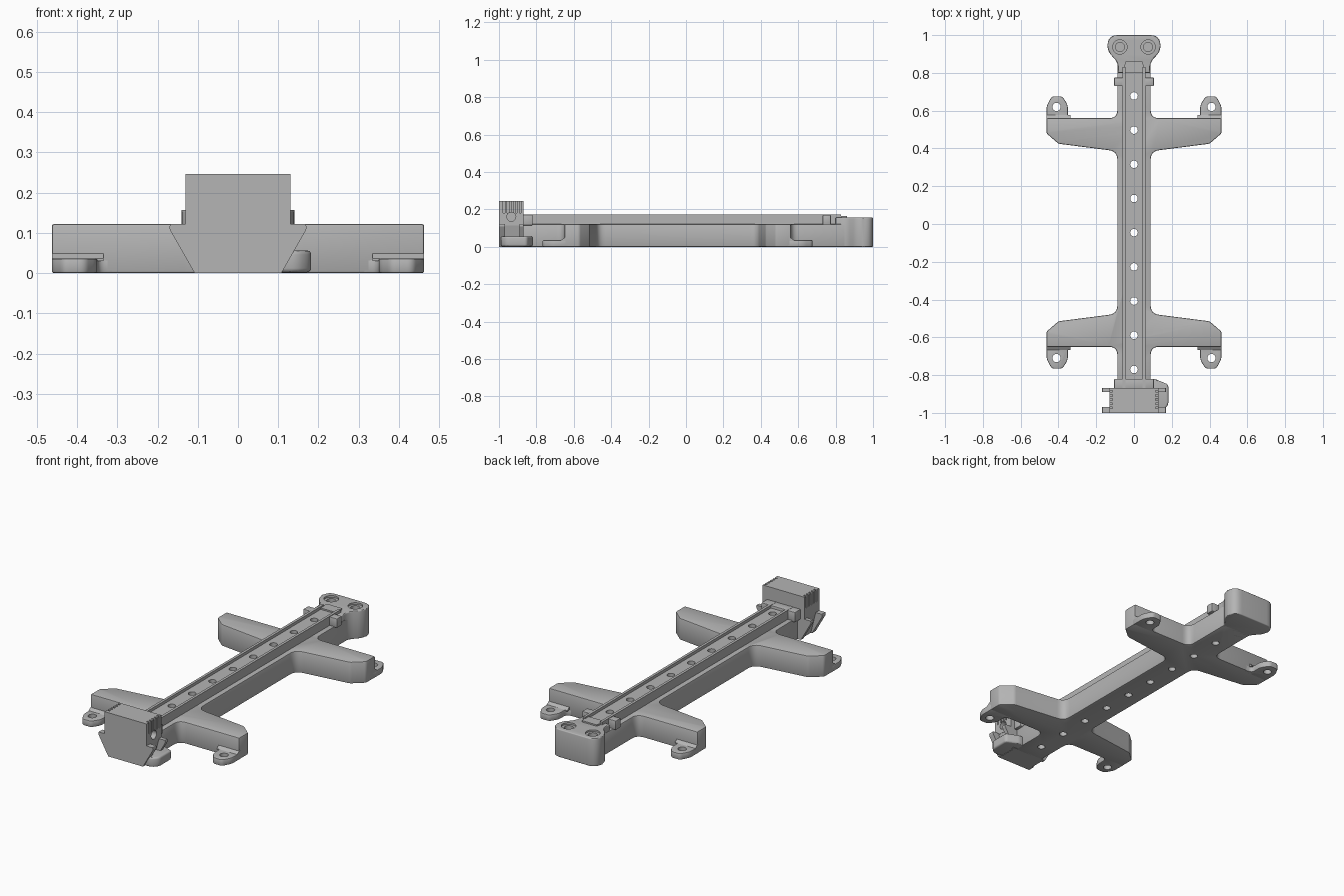
import bpy, bmesh, math
from mathutils import Vector

cube = bpy.data.objects.get("Cube")
if cube:
    bpy.data.objects.remove(cube, do_unlink=True)

grey = bpy.data.materials.new("plain grey")
grey.use_nodes = True
colour = (0.46, 0.46, 0.46, 1)
grey.diffuse_color = colour
grey.node_tree.nodes["Principled BSDF"].inputs["Base Color"].default_value = colour


def finish(name, bm):
    bmesh.ops.recalc_face_normals(bm, faces=bm.faces[:])
    mesh = bpy.data.meshes.new(name)
    bm.to_mesh(mesh)
    bm.free()
    ob = bpy.data.objects.new(name, mesh)
    bpy.context.collection.objects.link(ob)
    mesh.materials.append(grey)
    return ob


def rounded(points, steps=6):
    """Replace corners given as (x, y, cut) by smooth curves."""
    out = []
    for i, p in enumerate(points):
        c = Vector(p[:2])
        if len(p) < 3:
            out.append(c)
            continue
        a = Vector(points[i - 1][:2]) - c
        b = Vector(points[(i + 1) % len(points)][:2]) - c
        a, b = c + a.normalized() * p[2], c + b.normalized() * p[2]
        for k in range(steps + 1):
            t = k / steps
            out.append(a * (1 - t) ** 2 + c * 2 * t * (1 - t) + b * t * t)
    return out


def mirrored(half):
    return half + [(-p[0], *p[1:]) for p in reversed(half)]


def prism(name, points, lo, hi, axis="z"):
    bm = bmesh.new()
    place = (lambda p, h: (p[0], p[1], h)) if axis == "z" else (lambda p, h: (p[0], h, p[1]))
    pts = rounded(points)
    rings = [[bm.verts.new(place(p, h)) for p in pts] for h in (lo, hi)]
    for ring in rings:
        bm.faces.new(ring)
    for i in range(len(pts)):
        bm.faces.new((rings[0][i - 1], rings[0][i], rings[1][i], rings[1][i - 1]))
    return finish(name, bm)


def box(name, x, y, z):
    return prism(name, [(x[0], y[0]), (x[1], y[0]), (x[1], y[1]), (x[0], y[1])], *z)


def cylinders(name, centres, radius, lo, hi, axis="z"):
    bm = bmesh.new()
    for c in centres:
        made = bmesh.ops.create_cone(bm, cap_ends=True, segments=24, radius1=radius,
                                     radius2=radius, depth=hi - lo)["verts"]
        if axis == "x":
            for v in made:
                v.co = (v.co.z, v.co.x, v.co.y)
        bmesh.ops.translate(bm, verts=made, vec=c + ((lo + hi) / 2,) if axis == "z"
                            else ((lo + hi) / 2,) + c)
    return finish(name, bm)


def apply(ob, mod):
    bpy.ops.object.select_all(action="DESELECT")
    bpy.context.view_layer.objects.active = ob
    ob.select_set(True)
    bpy.ops.object.modifier_apply(modifier=mod.name)


def bevel(ob, width, segments=2):
    mod = ob.modifiers.new("soft edges", "BEVEL")
    mod.width, mod.segments = width, segments
    mod.limit_method, mod.angle_limit = "ANGLE", math.radians(50)
    apply(ob, mod)


def cut(ob, cutter):
    mod = ob.modifiers.new("cut", "BOOLEAN")
    mod.operation, mod.solver, mod.object = "DIFFERENCE", "EXACT", cutter
    apply(ob, mod)


# Spine with four tapered arms, one outline
def arm(side):
    """Half outline of one arm, from its inner corner outwards and back."""
    m = lambda y: -0.045 + side * (y + 0.045)
    pts = [(0.088, m(0.385), 0.045), (0.40, m(0.425), 0.01), (0.463, m(0.48), 0.01),
           (0.463, m(0.56)), (0.088, m(0.56), 0.045)]
    return pts if side > 0 else pts[::-1]


body = prism("spine_and_arms", mirrored([(0.088, -0.88)] + arm(-1) + arm(1) + [(0.088, 0.86)]), 0, 0.122)
bevel(body, 0.006)

# Raised rail with a shallow channel
rail = prism("top_rail", mirrored([(0.06, 0.11), (0.06, 0.173), (0.045, 0.173), (0.045, 0.157)]),
             -0.88, 0.83, "y")
holes = cylinders("hole_cutter", [(0, -0.77 + i * 0.181) for i in range(9)], 0.02, -0.1, 0.3)
for ob in (body, rail):
    cut(ob, holes)

# Mounting tabs at the arm ends, with a sloped web
tabs = []
tab_holes = cylinders("tab_hole_cutter", [(x, y) for x in (-0.41, 0.41) for y in (0.62, -0.71)],
                      0.022, -0.1, 0.2)
for sx, side_name in ((1, "left"), (-1, "right")):
    for sy, end_name in ((1, "rear"), (-1, "front")):
        m = lambda x, y, *r: (sx * x, -0.045 + sy * (y + 0.045), *r)
        tab = prism(f"{end_name}_{side_name}_tab", [
            m(0.463, 0.54), m(0.463, 0.625, 0.02), m(0.435, 0.676, 0.015), m(0.38, 0.676, 0.015),
            m(0.35, 0.63, 0.02), m(0.35, 0.56, 0.025), m(0.31, 0.56), m(0.31, 0.54)], 0, 0.036)
        bevel(tab, 0.005)
        cut(tab, tab_holes)
        web = prism(f"{end_name}_{side_name}_web", [(sx * 0.335, 0.03), (sx * 0.463, 0.03),
                    (sx * 0.463, 0.055), (sx * 0.335, 0.055)],
                    m(0, 0.55)[1], m(0, 0.578)[1], "y")
        for v in web.data.vertices:
            if abs(v.co.y + 0.045) > 0.61 and v.co.z > 0.04:
                v.co.z = 0.036
        tabs += [tab, web]

# Rear pad with two countersunk sockets
pad = prism("rear_pad", mirrored([(0.085, 0.80), (0.085, 0.855, 0.03), (0.14, 0.915, 0.03),
                                  (0.14, 1.0, 0.055)]), 0, 0.157)
bevel(pad, 0.012, 3)
spots = [(-0.075, 0.937), (0.075, 0.937)]
for radius, floor in ((0.038, 0.147), (0.024, 0.10)):
    cutter = cylinders("socket_cutter", spots, radius, floor, 0.3)
    cut(pad, cutter)
    bpy.data.objects.remove(cutter, do_unlink=True)
neck = prism("pad_neck", [(-0.06, 0.80), (0.06, 0.80), (0.045, 0.86), (-0.045, 0.86)], 0.12, 0.165)

# Clips gripping the rail
clips = []
for s, side_name in ((1, "left"), (-1, "right")):
    clip = box(f"rear_{side_name}_clip", (s * 0.05, s * 0.105), (0.73, 0.775), (0.118, 0.17))
    bevel(clip, 0.004)
    clips.append(clip)
collar = box("front_collar", (-0.105, 0.105), (-0.875, -0.82), (0.115, 0.172))
bevel(collar, 0.004)

# Front head: upper block with ribbed ends and a cross hole
head = box("head_block", (-0.13, 0.13), (-1.0, -0.868), (0.115, 0.246))
for s in (-1, 1):
    for i in range(5):
        y = -0.978 + i * 0.022
        groove = box("groove_cutter", (s * 0.115, s * 0.14), (y, y + 0.009), (0.18, 0.3))
        cut(head, groove)
        bpy.data.objects.remove(groove, do_unlink=True)
bore = cylinders("bore_cutter", [(-0.934, 0.16)], 0.024, 0.10, 0.2, "x")
cut(head, bore)

# Lower head: core with flared front and rear plates
flare = [(-0.108, 0), (0.108, 0), (0.172, 0.112, 0.008), (0.168, 0.122), (-0.168, 0.122), (-0.172, 0.112, 0.008)]
front_plate = prism("front_flare_plate", flare, -1.0, -0.968, "y")
rear_plate = prism("rear_flare_plate", flare, -0.89, -0.868, "y")
core = prism("head_core", [(-0.10, 0), (0.10, 0), (0.13, 0.12), (-0.13, 0.12)], -0.97, -0.88, "y")

# Side foot beneath the head
foot = prism("side_foot", [(0.04, -0.99), (0.15, -0.99, 0.02), (0.182, -0.96, 0.02),
                           (0.182, -0.85, 0.015), (0.11, -0.82, 0.01), (0.04, -0.82)], 0.002, 0.056)
bevel(foot, 0.01, 3)

for cutter in (holes, tab_holes, bore):
    bpy.data.objects.remove(cutter, do_unlink=True)

# Smooth the curved walls, keep the edges sharp
bpy.ops.object.select_all(action="DESELECT")
parts = [body, rail, pad, neck, collar, head, front_plate, rear_plate, core, foot] + tabs + clips
for ob in parts:
    ob.select_set(True)
bpy.context.view_layer.objects.active = body
bpy.ops.object.shade_smooth_by_angle(angle=math.radians(30))
